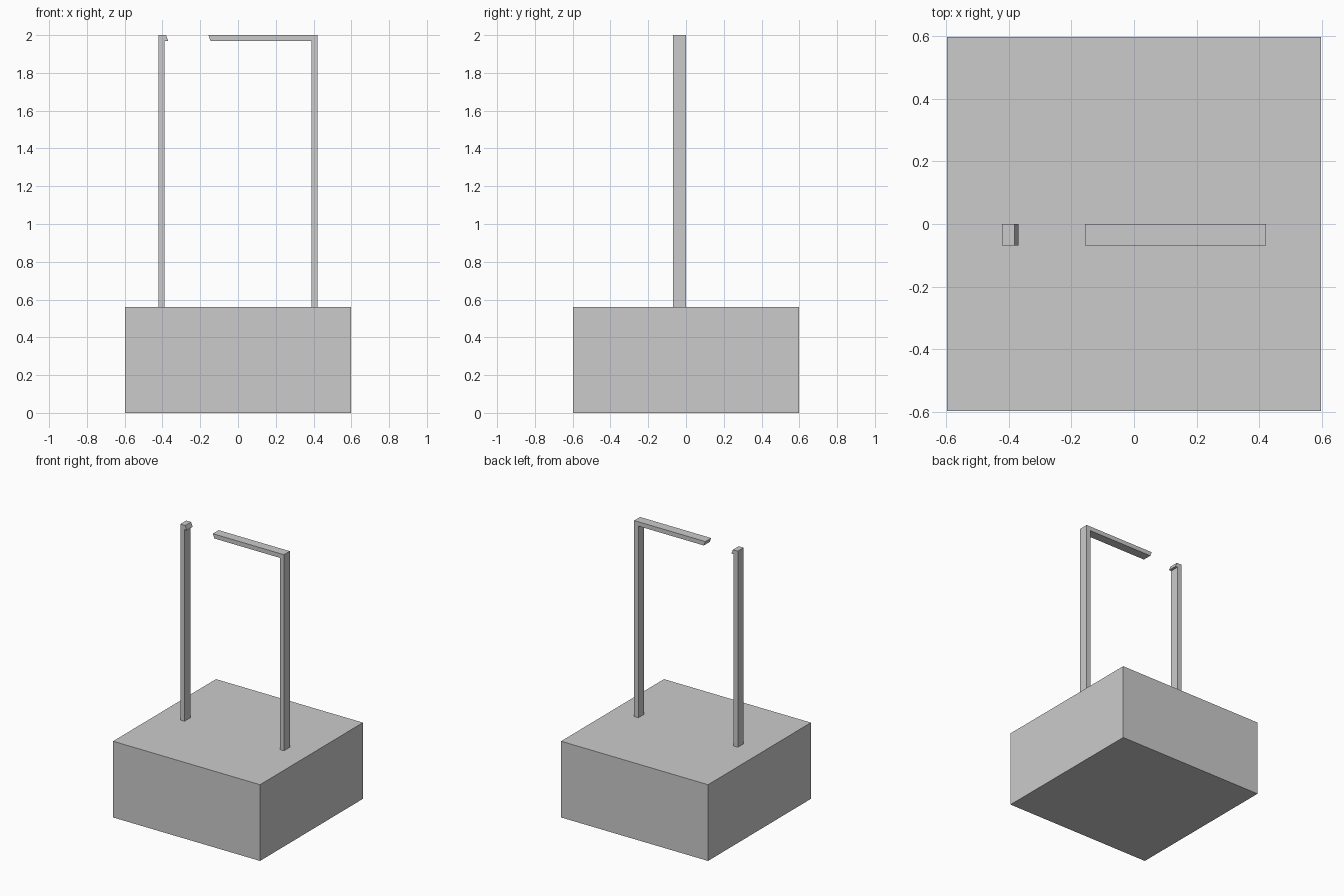
import bpy
import bmesh

if "Cube" in bpy.data.objects:
    bpy.data.objects.remove(bpy.data.objects["Cube"])

BASE_HALF, BASE_TOP = 0.597, 0.56
TOP, BEAM_BOTTOM = 2.0, 1.968
OUTER, INNER = 0.421, 0.388
Y_FRONT, Y_BACK = -0.068, 0.0


def extrude_profile(name, profile, y0, y1):
    """Extrude an x-z outline from y0 to y1 into a closed solid."""
    bm = bmesh.new()
    face = bm.faces.new([bm.verts.new((x, y0, z)) for x, z in profile])
    geo = bmesh.ops.extrude_face_region(bm, geom=[face])["geom"]
    verts = [g for g in geo if isinstance(g, bmesh.types.BMVert)]
    bmesh.ops.translate(bm, verts=verts, vec=(0, y1 - y0, 0))
    bmesh.ops.recalc_face_normals(bm, faces=bm.faces)
    mesh = bpy.data.meshes.new(name)
    bm.to_mesh(mesh)
    bm.free()
    obj = bpy.data.objects.new(name, mesh)
    bpy.context.collection.objects.link(obj)
    return obj


# Square base block
extrude_profile("base_block",
                [(-BASE_HALF, 0), (BASE_HALF, 0),
                 (BASE_HALF, BASE_TOP), (-BASE_HALF, BASE_TOP)],
                -BASE_HALF, BASE_HALF)

# Each frame half: post plus a top bar cut off at a slant (x at top, x at bottom)
for name, side, cut_top, cut_bottom in (("left_post_with_stub", -1, -0.381, -0.369),
                                        ("right_post_with_beam", 1, -0.157, -0.145)):
    extrude_profile(name,
                    [(side * OUTER, BASE_TOP), (side * OUTER, TOP),
                     (cut_top, TOP), (cut_bottom, BEAM_BOTTOM),
                     (side * INNER, BEAM_BOTTOM), (side * INNER, BASE_TOP)],
                    Y_FRONT, Y_BACK)
